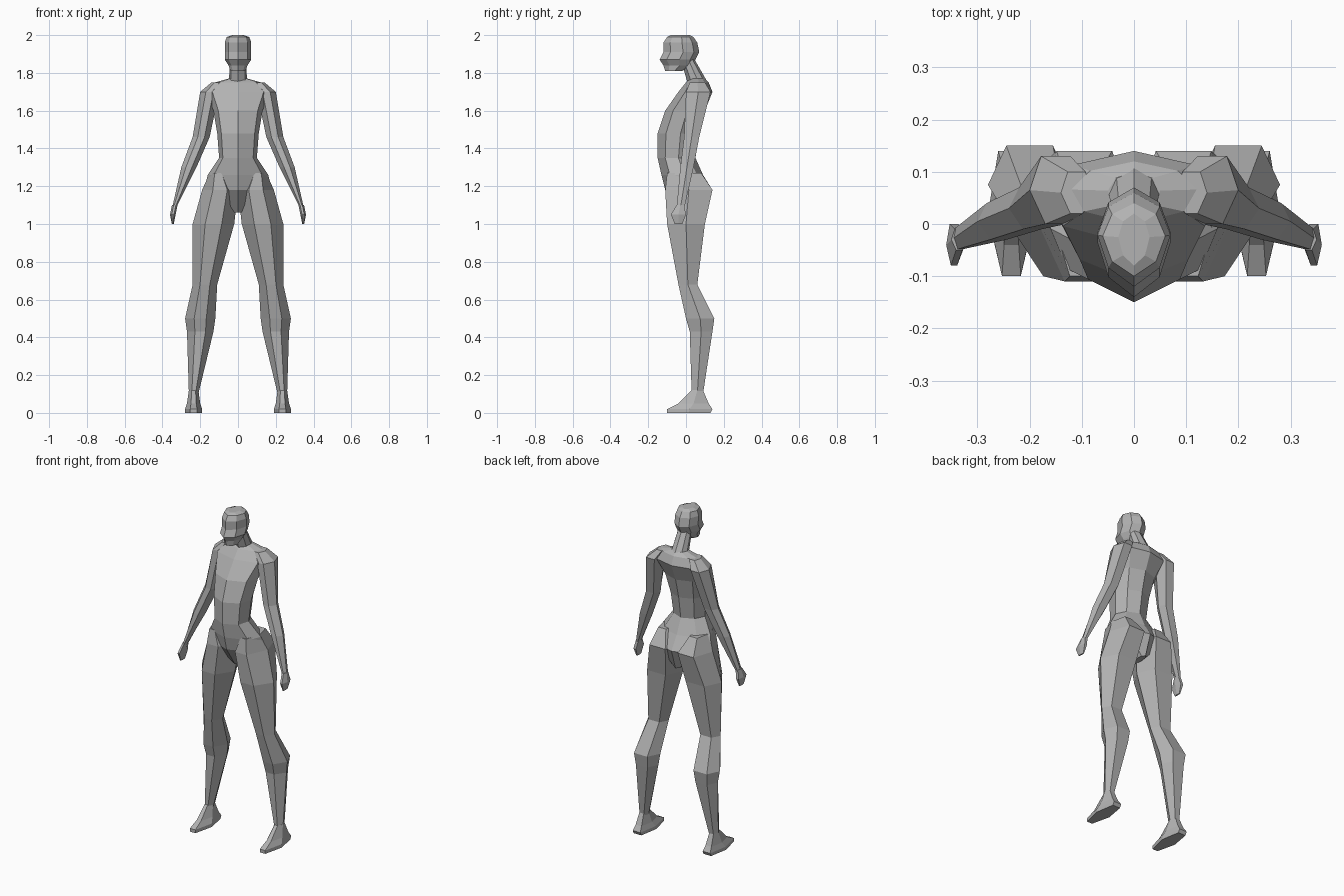
import bpy, bmesh
from mathutils import Vector

default_cube = bpy.data.objects.get("Cube")
if default_cube:
    bpy.data.objects.remove(default_cube)

# One flat colour for the whole figure
plain_grey = bpy.data.materials.new("plain grey")
plain_grey.use_nodes = True
colour = (0.45, 0.45, 0.45, 1)
plain_grey.diffuse_color = colour
shader = plain_grey.node_tree.nodes["Principled BSDF"]
shader.inputs["Base Color"].default_value = colour


def loft(name, rings):
    """Skin a stack of equal-sized point rings and cap both ends."""
    bm = bmesh.new()
    loops = [[bm.verts.new(point) for point in ring] for ring in rings]
    for lower, upper in zip(loops, loops[1:]):
        for i in range(len(lower)):
            # A negative index wraps the last side round to the first
            bm.faces.new((lower[i - 1], lower[i], upper[i], upper[i - 1]))
    bm.faces.new(loops[0])
    bm.faces.new(loops[-1])
    bmesh.ops.recalc_face_normals(bm, faces=bm.faces)
    mesh = bpy.data.meshes.new(name)
    bm.to_mesh(mesh)
    bm.free()
    mesh.materials.append(plain_grey)
    part = bpy.data.objects.new(name, mesh)
    bpy.context.collection.objects.link(part)


def body_ring(height, half_width, front, back, front_share=0.8, back_share=0.7):
    """Symmetric octagon with a shallow ridge along the breastbone and spine."""
    depth = back - front
    half = [
        Vector((half_width * front_share, front + depth * 0.2, height)),
        Vector((half_width, front + depth * 0.55, height)),
        Vector((half_width * back_share, back - depth * 0.15, height)),
    ]
    mirrored = [Vector((-point.x, point.y, height)) for point in reversed(half)]
    return [Vector((0, front, height)), *half, Vector((0, back, height)), *mirrored]


def limb_ring(side, height, inner, outer, front, back):
    """Hexagon with a flat front and back, and a ridge down each side."""
    middle = (front + back) / 2
    width = outer - inner
    front_inset, back_inset = width * 0.3, width * 0.22
    outline = [
        (inner + front_inset, front), (outer - front_inset, front),
        (outer, middle),
        (outer - back_inset, back), (inner + back_inset, back),
        (inner, middle),
    ]
    return [Vector((side * across, along, height)) for across, along in outline]


# Torso, from the neck base through the chest, waist and hips to the crotch
torso = [
    (1.77, 0.05, 0.02, 0.1),
    (1.75, 0.12, 0, 0.12),
    (1.7, 0.17, -0.04, 0.14),
    (1.6, 0.13, -0.11, 0.1),
    (1.48, 0.11, -0.15, 0.07),
    (1.35, 0.1, -0.15, 0.05),
    (1.26, 0.16, -0.13, 0.09),
    (1.18, 0.18, -0.11, 0.14),
    (1.06, 0.02, -0.03, 0.1),
]
loft("torso", [body_ring(*station) for station in torso])

# Neck, leaning forward from the shoulders into the skull
neck = [
    (1.88, 0.04, -0.03, 0.04),
    (1.74, 0.05, 0.01, 0.12),
]
loft("neck", [body_ring(*station) for station in neck])

# Head, from the chin past the nose and brow to the crown
head = [
    (1.81, 0.04, -0.11, -0.02),
    (1.84, 0.05, -0.12, 0.04),
    (1.87, 0.07, -0.14, 0.05),
    (1.91, 0.07, -0.12, 0.07),
    (1.96, 0.07, -0.12, 0.06),
    (1.99, 0.06, -0.1, 0.04),
    (2, 0.03, -0.08, 0.02),
]
loft("head", [body_ring(*station, front_share=0.7) for station in head])

# Limb stations: height, inner edge, outer edge, front, back
limbs = {
    "arm": [
        (1.75, 0.08, 0.14, 0.02, 0.1),
        (1.7, 0.1, 0.2, 0, 0.13),
        (1.46, 0.15, 0.24, -0.01, 0.07),
        (1.3, 0.22, 0.3, -0.03, 0.04),
        (1.08, 0.33, 0.35, -0.05, -0.01),
    ],
    "hand": [
        (1.1, 0.32, 0.35, -0.05, -0.01),
        (1.05, 0.33, 0.36, -0.08, 0),
        (1, 0.34, 0.35, -0.06, -0.02),
    ],
    "leg": [
        (1.27, 0.06, 0.15, -0.1, 0.08),
        (1.18, 0, 0.19, -0.11, 0.14),
        (1, 0.02, 0.24, -0.1, 0.1),
        (0.68, 0.11, 0.24, -0.04, 0.06),
        (0.5, 0.12, 0.28, 0, 0.15),
        (0.43, 0.13, 0.27, 0.02, 0.14),
        (0.1, 0.21, 0.26, 0.03, 0.09),
    ],
    "foot": [
        (0.12, 0.21, 0.26, 0.03, 0.09),
        (0.05, 0.2, 0.27, -0.04, 0.12),
        (0.02, 0.19, 0.28, -0.1, 0.14),
        (0, 0.19, 0.28, -0.1, 0.13),
    ],
}
for word, side in (("left", 1), ("right", -1)):
    for limb, stations in limbs.items():
        loft(f"{word}_{limb}", [limb_ring(side, *station) for station in stations])
